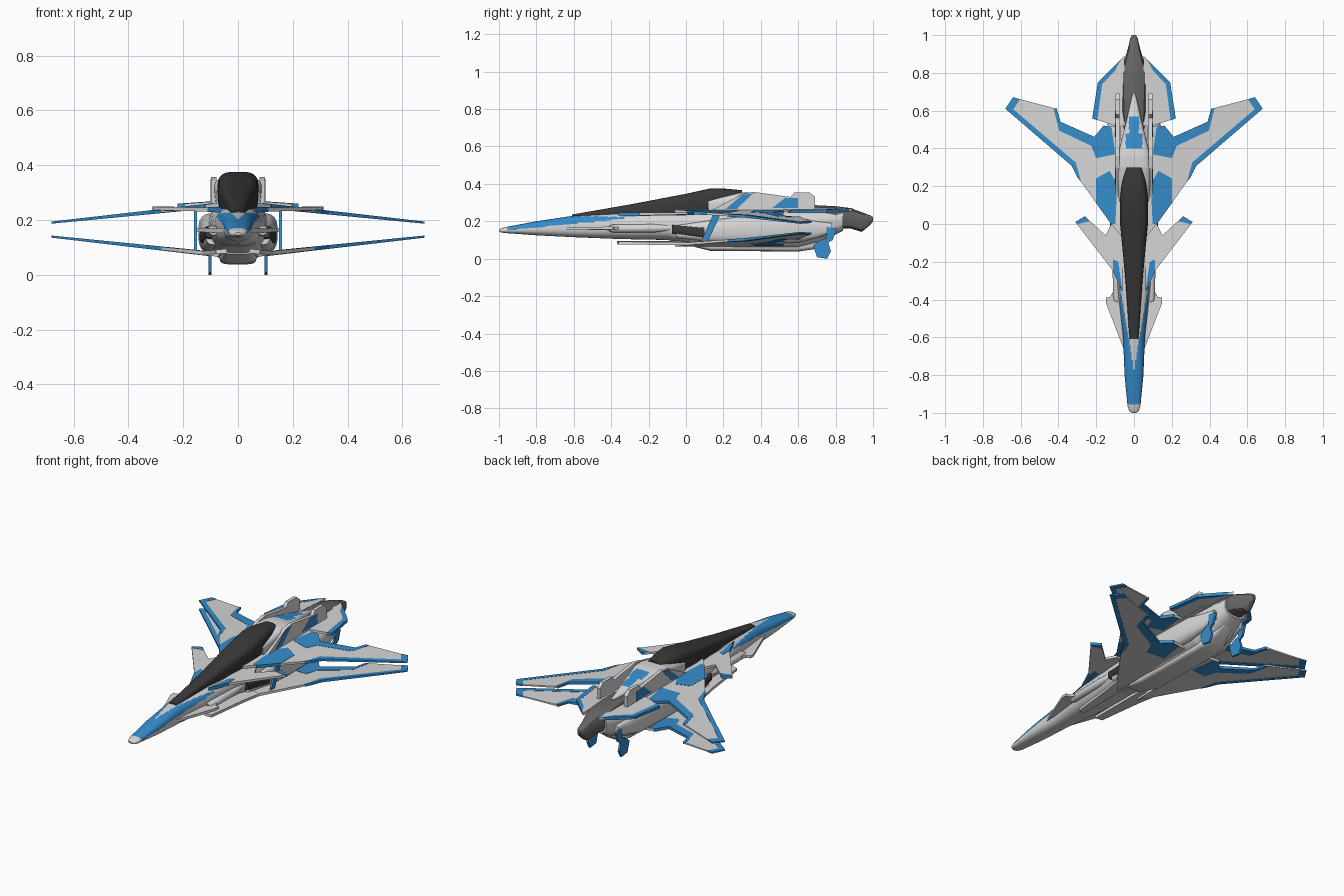
import bpy, bmesh, math
from mathutils import Vector

if "Cube" in bpy.data.objects:
    bpy.data.objects.remove(bpy.data.objects["Cube"])


def material(name, r, g, b):
    m = bpy.data.materials.new(name)
    m.use_nodes = True
    m.diffuse_color = (r, g, b, 1)
    m.node_tree.nodes["Principled BSDF"].inputs["Base Color"].default_value = (r, g, b, 1)
    return m


GREY = material("light grey", .67, .67, .67)
BLUE = material("blue", .035, .265, .61)
DARK = material("canopy black", .04, .04, .04)
STEEL = material("engine grey", .13, .13, .13)


def finish(bm, name, mats, smooth=True):
    bmesh.ops.recalc_face_normals(bm, faces=bm.faces)
    me = bpy.data.meshes.new(name)
    bm.to_mesh(me)
    bm.free()
    ob = bpy.data.objects.new(name, me)
    bpy.context.collection.objects.link(ob)
    for m in mats:
        me.materials.append(m)
    if smooth:
        bpy.ops.object.select_all(action='DESELECT')
        ob.select_set(True)
        bpy.context.view_layer.objects.active = ob
        bpy.ops.object.shade_smooth_by_angle(angle=math.radians(35))
    return ob


def loft(name, rows, mat, power=2.6, cx=0, sides=32, step=.01, rule=None):
    """Skin superellipse rings; each row is (y, half width, bottom z, top z)."""
    dense = []
    for a, b in zip(rows, rows[1:]):
        k = max(1, round((b[0] - a[0]) / step)) if rule else 1
        dense += [[p + (q - p) * i / k for p, q in zip(a, b)] for i in range(k)]
    dense.append(rows[-1])
    bm = bmesh.new()
    rings = []
    for y, w, lo, hi in dense:
        ring = []
        for i in range(sides):
            t = 2 * math.pi * (i + .5) / sides
            c, s = (math.copysign(abs(f(t)) ** (2 / power), f(t)) for f in (math.cos, math.sin))
            ring.append(bm.verts.new((cx + w * c, y, (lo + hi) / 2 + (hi - lo) / 2 * s)))
        rings.append(ring)
    for a, b in zip(rings, rings[1:]):
        for i in range(sides):
            j = (i + 1) % sides
            bm.faces.new((a[i], a[j], b[j], b[i]))
    bm.faces.new(rings[0])
    bm.faces.new(rings[-1])
    if rule:
        for f in bm.faces:
            f.material_index = int(rule(f.calc_center_median()))
    return finish(bm, name, [mat, BLUE])


def grow(outline, d):
    """Push every corner of a polygon outwards."""
    pts = [Vector(p) for p in outline]
    n = len(pts)
    area = sum(pts[i - 1].x * pts[i].y - pts[i].x * pts[i - 1].y for i in range(n))
    out = []
    for i in range(n):
        t = (pts[i] - pts[i - 1]).normalized() + (pts[(i + 1) % n] - pts[i]).normalized()
        t.normalize()
        out.append(pts[i] + Vector((t.y, -t.x)) * math.copysign(d, area))
    return out


def prism(name, outline, mat, low, high):
    bm = bmesh.new()
    a = [bm.verts.new(low(*p)) for p in outline]
    b = [bm.verts.new(high(*p)) for p in outline]
    bm.faces.new(a)
    bm.faces.new(b)
    for i in range(len(a)):
        bm.faces.new((a[i - 1], a[i], b[i], b[i - 1]))
    finish(bm, name, [mat], smooth=False)


def wing(name, outline, mat, z, slope, extra=0):
    """Mirrored pair of thin panels, thinning towards the tips."""
    if extra:
        outline = grow(outline, extra)
    half = lambda x: .007 * (1 - x / .78) + .0015 + extra
    for s, side in ((1, "left"), (-1, "right")):
        prism(side + "_" + name, outline, mat,
              lambda x, y: (s * x, y, z + slope * x - half(x)),
              lambda x, y: (s * x, y, z + slope * x + half(x)))


def fin(name, outline, mat, x, thick):
    """Mirrored pair of upright plates drawn in (y, z)."""
    for s, side in ((1, "left"), (-1, "right")):
        prism(side + "_" + name, outline, mat,
              lambda y, z: (s * (x - thick / 2), y, z),
              lambda y, z: (s * (x + thick / 2), y, z))


# Fuselage with painted nose
def nose_paint(c):
    return (-.955 < c.y < -.18 and c.z > .152 + .1 * (c.y + .95)
            and abs(c.x) > .17 * (c.y + .77))


loft("fuselage", [(-1, .012, .145, .155), (-.99, .025, .14, .162), (-.965, .034, .137, .169),
                  (-.8, .05, .125, .2), (-.6, .058, .115, .23), (-.35, .085, .105, .245),
                  (-.1, .1, .1, .25), (.1, .11, .06, .262), (.3, .115, .05, .265),
                  (.6, .11, .05, .265), (.7, .1, .08, .264), (.84, .07, .15, .262)],
     GREY, sides=64, rule=nose_paint)

# Flat belly keel
loft("belly_keel", [(0, .05, .075, .13), (.13, .068, .042, .13), (.6, .068, .038, .13),
                    (.68, .06, .05, .13), (.78, .03, .12, .16)], GREY, power=5)

# Canopy
loft("canopy", [(-.61, .024, .2, .236), (-.3, .045, .2, .29), (0, .074, .22, .347),
                (.13, .075, .24, .376), (.22, .064, .25, .374), (.3, .045, .25, .366)],
     DARK, power=3.4)

# Dorsal spine with painted patch
loft("dorsal_spine", [(.12, .08, .24, .32), (.3, .09, .24, .355), (.36, .088, .24, .355),
                      (.55, .04, .24, .325), (.69, .008, .25, .29)], GREY, power=4, sides=48,
     rule=lambda c: .4 < c.y < .565 and c.z > .3 and abs(c.x) < (.045 if c.y < .48 else .027))

# Tail engine
loft("tail_engine", [(.45, .06, .2, .26), (.6, .066, .2, .292), (.8, .074, .16, .282),
                     (.88, .048, .16, .272), (.94, .03, .142, .25), (.985, .02, .18, .232),
                     (1, .01, .2, .222)], STEEL, power=3, sides=12)

# Shoulder fins and their stripes
fin("shoulder_fin", [(.12, .25), (.3, .345), (.36, .357), (.56, .33), (.58, .355),
                     (.66, .355), (.69, .33), (.69, .25)], GREY, .088, .02)
fin("shoulder_stripe_front", [(.21, .265), (.27, .265), (.36, .35), (.3, .34)], BLUE, .098, .004)
fin("shoulder_stripe_rear", [(.46, .27), (.6, .27), (.6, .325), (.53, .325)], BLUE, .098, .004)

# Upper and lower swept wings with blue trim
WING = [(.07, -.06), (.12, 0), (.3, .25), (.33, .31), (.68, .61), (.64, .67), (.41, .61),
        (.39, .54), (.21, .46), (.16, .52), (.07, .52)]
TRIM = {
    "leading_trim": [(.28, .222), (.3, .25), (.33, .31), (.68, .61), (.65, .615), (.31, .325)],
    "tip_trim": [(.68, .61), (.64, .67), (.605, .66), (.645, .6)],
    "trailing_trim": [(.41, .61), (.39, .54), (.21, .46), (.16, .52), (.12, .51), (.1, .37),
                      (.2, .35), (.225, .415), (.395, .495), (.425, .61)],
    "root_patch": [(.09, .21), (.13, .28), (.2, .24), (.2, .112), (.12, 0), (.1, 0)],
}
for level, z, slope in (("upper", .262, -.105), ("lower", .066, .108)):
    wing(level + "_wing", WING, GREY, z, slope)
    for part, outline in TRIM.items():
        if level == "upper" or part != "root_patch":
            wing(level + "_" + part, outline, BLUE, z, slope, .0015)

# Strakes ahead of the lower wing, and struts joining the wings
wing("lower_strake", [(.04, -.37), (.08, -.36), (.11, -.1), (.13, .02), (.04, .02)],
     GREY, .09, -.08)
fin("wing_strut", [(.075, .08), (.11, .08), (.19, .248), (.15, .248)], BLUE, .155, .011)

# Canards, chin fins and tailplanes
wing("canard", [(.06, -.36), (.11, -.25), (.31, .01), (.26, .04), (.15, -.06), (.12, 0), (.06, 0)],
     GREY, .236, .02)
wing("canard_tip", [(.3, 0), (.31, .01), (.26, .04), (.235, .015)], BLUE, .236, .02, .0015)
wing("canard_root_patch", [(.06, -.36), (.11, -.25), (.11, -.19), (.085, -.2), (.07, -.3)],
     BLUE, .236, .02, .0015)
wing("chin_fin", [(.04, -.7), (.148, -.42), (.148, -.39), (.125, -.385), (.08, -.3), (.04, -.3)],
     GREY, .158, .04)
wing("tailplane", [(.05, .89), (.11, .83), (.19, .75), (.22, .56), (.1, .52), (.05, .52)],
     GREY, .265, -.06)
wing("tailplane_trim", [(.07, .87), (.11, .83), (.19, .75), (.22, .56), (.195, .55),
                        (.17, .74), (.1, .815)], BLUE, .265, -.06, .0015)

# Ventral fins under the tail
fin("ventral_fin", [(.68, .07), (.69, .04), (.7, .008), (.755, 0), (.775, .04), (.76, .085),
                    (.785, .1), (.805, .16), (.75, .17), (.75, .11), (.71, .095)],
    BLUE, .102, .012)

# Engine nacelles, intakes and gun pods, mirrored
for s, side in ((1, "left"), (-1, "right")):
    loft(side + "_nacelle", [(-.05, .03, .11, .18), (.15, .052, .085, .21), (.3, .058, .08, .225),
                             (.6, .053, .085, .22), (.7, .03, .11, .2), (.78, .016, .14, .19)],
         GREY, power=3, cx=s * .087, sides=20)
    loft(side + "_intake", [(-.075, .02, .135, .18), (.1, .042, .11, .17)],
         DARK, power=4, cx=s * .098, sides=16)
    loft(side + "_gun_pod", [(-.41, .016, .145, .177), (-.39, .022, .14, .183),
                             (-.17, .024, .14, .185), (-.08, .012, .15, .18)],
         GREY, power=2, cx=s * .09, sides=16)
    loft(side + "_gun_muzzle", [(-.415, .01, .151, .171), (-.4, .01, .151, .171)],
         STEEL, power=2, cx=s * .09, sides=16)
